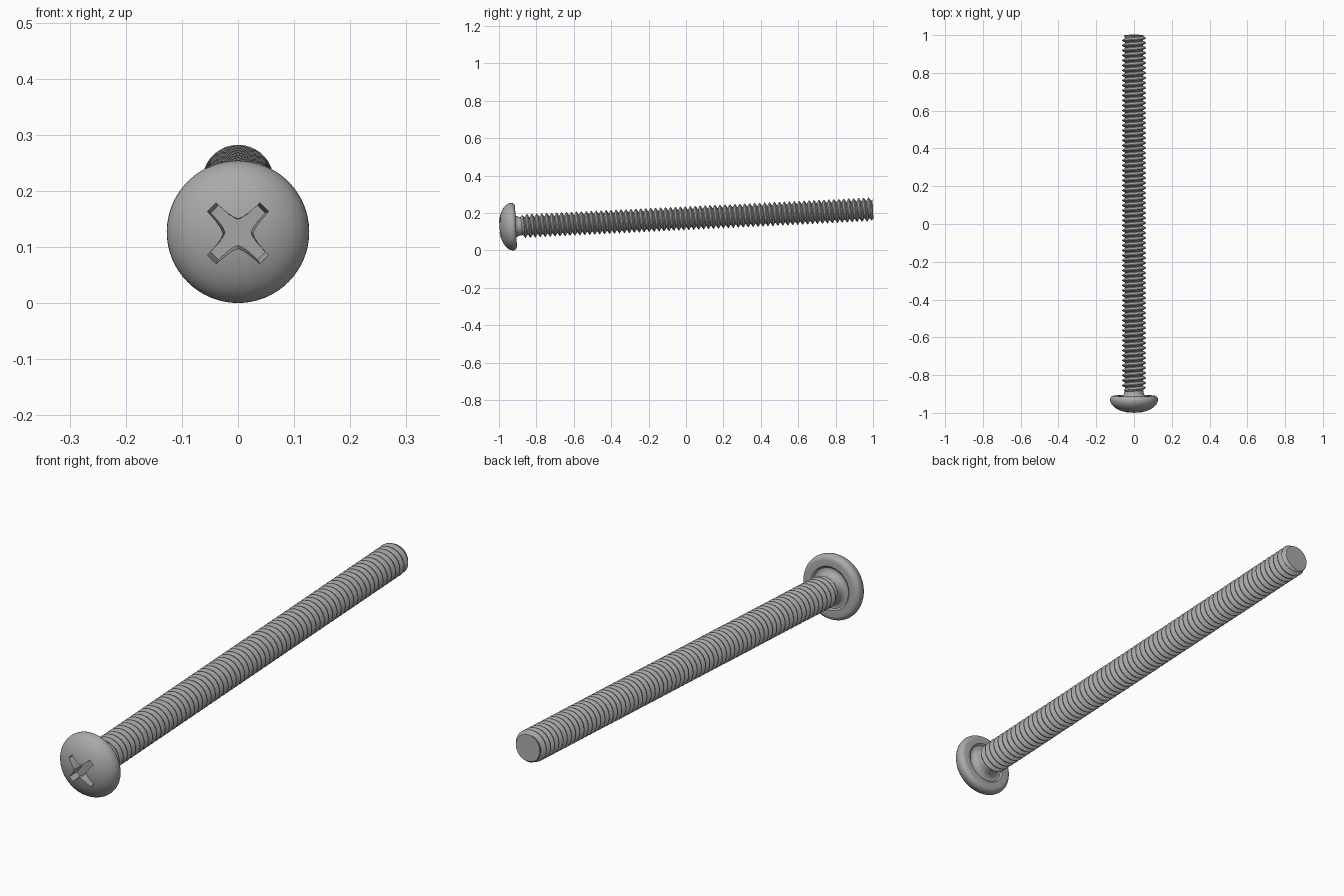
import bpy, bmesh, math
from mathutils import Matrix, Vector

cube = bpy.data.objects.get("Cube")
if cube:
    bpy.data.objects.remove(cube, do_unlink=True)

# One plain steel colour
steel = bpy.data.materials.new("grey steel")
steel.use_nodes = True
colour = (0.4, 0.4, 0.4, 1)
steel.diffuse_color = colour
steel.node_tree.nodes["Principled BSDF"].inputs["Base Color"].default_value = colour

# The screw is built along local z, then laid down resting on its head
TILT = math.radians(2.75)
PLACE = Matrix.Translation((0, -0.909, 0.128)) @ Matrix.Rotation(TILT - math.pi / 2, 4, "X")
LENGTH, PITCH = 1.91, 0.0265
CREST, ROOT, TIP = 0.0635, 0.047, 0.052
NECK = 0.02


def make(name, bm):
    bmesh.ops.remove_doubles(bm, verts=bm.verts, dist=1e-5)
    mesh = bpy.data.meshes.new(name)
    bm.to_mesh(mesh)
    bm.free()
    mesh.materials.append(steel)
    ob = bpy.data.objects.new(name, mesh)
    ob.matrix_world = PLACE
    bpy.context.collection.objects.link(ob)
    return ob


def smooth(ob, degrees):
    bpy.ops.object.select_all(action="DESELECT")
    ob.select_set(True)
    bpy.context.view_layer.objects.active = ob
    bpy.ops.object.shade_smooth_by_angle(angle=math.radians(degrees))


def lathe(name, profile, steps=64):
    bm = bmesh.new()
    rings = [[bm.verts.new((r * math.cos(a), r * math.sin(a), z)) for r, z in profile]
             for a in (math.tau * i / steps for i in range(steps))]
    for i in range(steps):
        a, b = rings[i], rings[(i + 1) % steps]
        for j in range(len(profile) - 1):
            bm.faces.new((a[j], b[j], b[j + 1], a[j + 1]))
    return make(name, bm)


# Domed head with a rounded rim and a shallow recessed underside
dome = [(0.127 * math.sin(t), -0.02 - 0.071 * math.cos(t))
        for t in (math.pi / 2 * i / 14 for i in range(15))]
rim = [(0.107 + 0.02 * math.cos(t), -0.02 + 0.02 * math.sin(t))
       for t in (math.pi / 2 * i / 6 for i in range(1, 7))]
head = lathe("head", dome + rim + [(0.085, 0), (0.078, -0.006), (0, -0.006)])

# Tapered cross recess cut into the head
quarter = [(0.068, -0.011), (0.068, 0.011), (0.042, 0.0125), (0.028, 0.015),
           (0.0187, 0.0187), (0.015, 0.028), (0.0125, 0.042)]
bm = bmesh.new()
layers = []
for z, scale in ((-0.12, 1.08), (-0.042, 0.87)):
    ring = []
    for k in range(4):
        turn = Matrix.Rotation(math.pi / 4 + k * math.pi / 2, 2)
        for p in quarter:
            x, y = turn @ Vector(p) * scale
            ring.append(bm.verts.new((x, y, z)))
    layers.append(ring)
low, high = layers
for i in range(len(low)):
    j = (i + 1) % len(low)
    bm.faces.new((low[i], low[j], high[j], high[i]))
bm.faces.new(low[::-1])
bm.faces.new(high)
cutter = make("recess_cutter", bm)
cutter.hide_render = True
cut = head.modifiers.new("recess", "BOOLEAN")
cut.operation = "DIFFERENCE"
cut.object = cutter
cut.solver = "EXACT"
bpy.context.view_layer.objects.active = head
bpy.ops.object.modifier_apply(modifier=cut.name)
bpy.data.objects.remove(cutter, do_unlink=True)
smooth(head, 35)

# Flared neck joining head and thread
flare = [(0.05 + 0.022 * (1 - math.sin(t)), -0.006 + 0.03 * (1 - math.cos(t)))
         for t in (math.pi / 2 * i / 6 for i in range(7))]
neck = lathe("neck", flare + [(0.048, NECK + 0.012)])
smooth(neck, 35)

# Helical thread: a tooth profile swept round the axis, trimmed at both ends
SEG = 36
tooth = [(0.0, ROOT), (0.12, ROOT), (0.5, CREST), (0.62, CREST), (1.0, ROOT)]
bm = bmesh.new()
previous = None
for i in range(int((LENGTH / PITCH + 2) * SEG)):
    turn = i / SEG - 1
    a = math.tau * turn
    row = []
    for f, r in tooth:
        z = min(max((turn + f) * PITCH, NECK), LENGTH)
        r = min(r, TIP + 0.8 * (LENGTH - z), ROOT + 0.7 * (z - NECK))
        row.append(bm.verts.new((r * math.cos(a), r * math.sin(a), z)))
    if previous:
        for j in range(len(tooth) - 1):
            bm.faces.new((previous[j], row[j], row[j + 1], previous[j + 1]))
    previous = row
shank = make("threaded_shank", bm)
smooth(shank, 30)

# Flat end face closing the shank
end_face = lathe("end_face", [(TIP - 0.006, LENGTH - 0.004), (TIP, LENGTH + 0.001),
                              (0, LENGTH + 0.001)])
smooth(end_face, 30)
